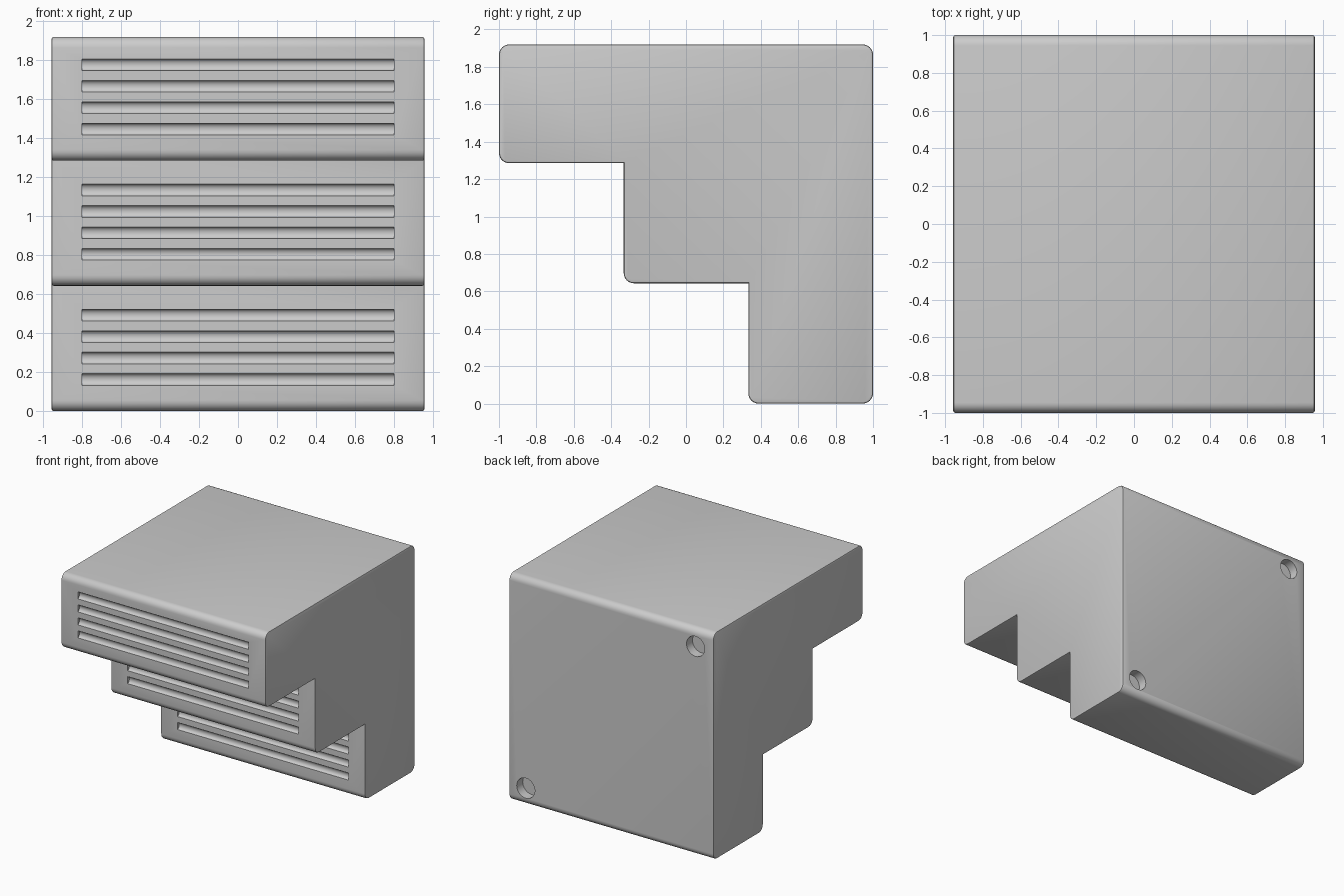
import bpy, bmesh, math

if "Cube" in bpy.data.objects:
    bpy.data.objects.remove(bpy.data.objects["Cube"])

HALF_W = 0.957
R = 0.055


def rounded_profile(corners):
    """Expand (y, z, radius) corners into a rounded outline."""
    pts = []
    n = len(corners)
    for i, (y, z, r) in enumerate(corners):
        if r == 0:
            pts.append((y, z))
            continue
        p, q = corners[i - 1], corners[(i + 1) % n]
        a = (math.copysign(1, p[0] - y) if abs(p[0] - y) > 1e-6 else 0,
             math.copysign(1, p[1] - z) if abs(p[1] - z) > 1e-6 else 0)
        b = (math.copysign(1, q[0] - y) if abs(q[0] - y) > 1e-6 else 0,
             math.copysign(1, q[1] - z) if abs(q[1] - z) > 1e-6 else 0)
        for k in range(7):
            t = k / 6 * math.pi / 2
            u, v = r * (1 - math.sin(t)), r * (1 - math.cos(t))
            pts.append((y + a[0] * u + b[0] * v, z + a[1] * u + b[1] * v))
    return pts


# Stepped body: three overhanging tiers with rounded outer corners
corners = [(1, 0, R), (1, 1.92, R), (-1, 1.92, R), (-1, 1.285, R),
           (-0.333, 1.285, 0), (-0.333, 0.643, R), (0.333, 0.643, 0), (0.333, 0, R)]
bm = bmesh.new()
face = bm.faces.new([bm.verts.new((-HALF_W, y, z)) for y, z in rounded_profile(corners)])
ext = bmesh.ops.extrude_face_region(bm, geom=[face])
bmesh.ops.translate(bm, vec=(2 * HALF_W, 0, 0),
                    verts=[g for g in ext["geom"] if isinstance(g, bmesh.types.BMVert)])
bmesh.ops.recalc_face_normals(bm, faces=bm.faces)
rim = [e for e in bm.edges if abs(e.verts[0].co.x - e.verts[1].co.x) < 1e-6]
bmesh.ops.bevel(bm, geom=rim, offset=0.01, segments=2, profile=0.5, affect='EDGES')
mesh = bpy.data.meshes.new("stepped_body")
bm.to_mesh(mesh)
bm.free()
body = bpy.data.objects.new("stepped_body", mesh)
bpy.context.collection.objects.link(body)

cutters = []


def cutter(name, radius, depth, loc, rot, sides):
    bpy.ops.mesh.primitive_cylinder_add(vertices=sides, radius=radius, depth=depth,
                                        location=loc, rotation=rot)
    ob = bpy.context.object
    ob.name = name
    ob.hide_render = True
    cutters.append(ob)
    return ob


# Four shallow grooves on the front of each tier
for tier in range(3):
    for row in range(4):
        g = cutter("groove_cutter", 0.03, 1.6,
                   (0, 0.333 - 0.6665 * tier, 0.162 + 0.6425 * tier + 0.11 * row),
                   (0, math.pi / 2, 0), 20)
        g.scale.y = 0.75

# Two round sockets in opposite corners of the back
for x, z in ((0.8, 0.145), (-0.79, 1.77)):
    cutter("socket_cutter", 0.085, 0.16, (x, 1.0, z), (math.pi / 2, 0, 0), 32)

# Carve the details
for c in cutters:
    m = body.modifiers.new(c.name, 'BOOLEAN')
    m.operation = 'DIFFERENCE'
    m.solver = 'EXACT'
    m.object = c
bpy.ops.object.select_all(action='DESELECT')
body.select_set(True)
bpy.context.view_layer.objects.active = body
for m in list(body.modifiers):
    bpy.ops.object.modifier_apply(modifier=m.name)
for c in cutters:
    bpy.data.objects.remove(c, do_unlink=True)
bpy.ops.object.shade_smooth_by_angle(angle=math.radians(40))
